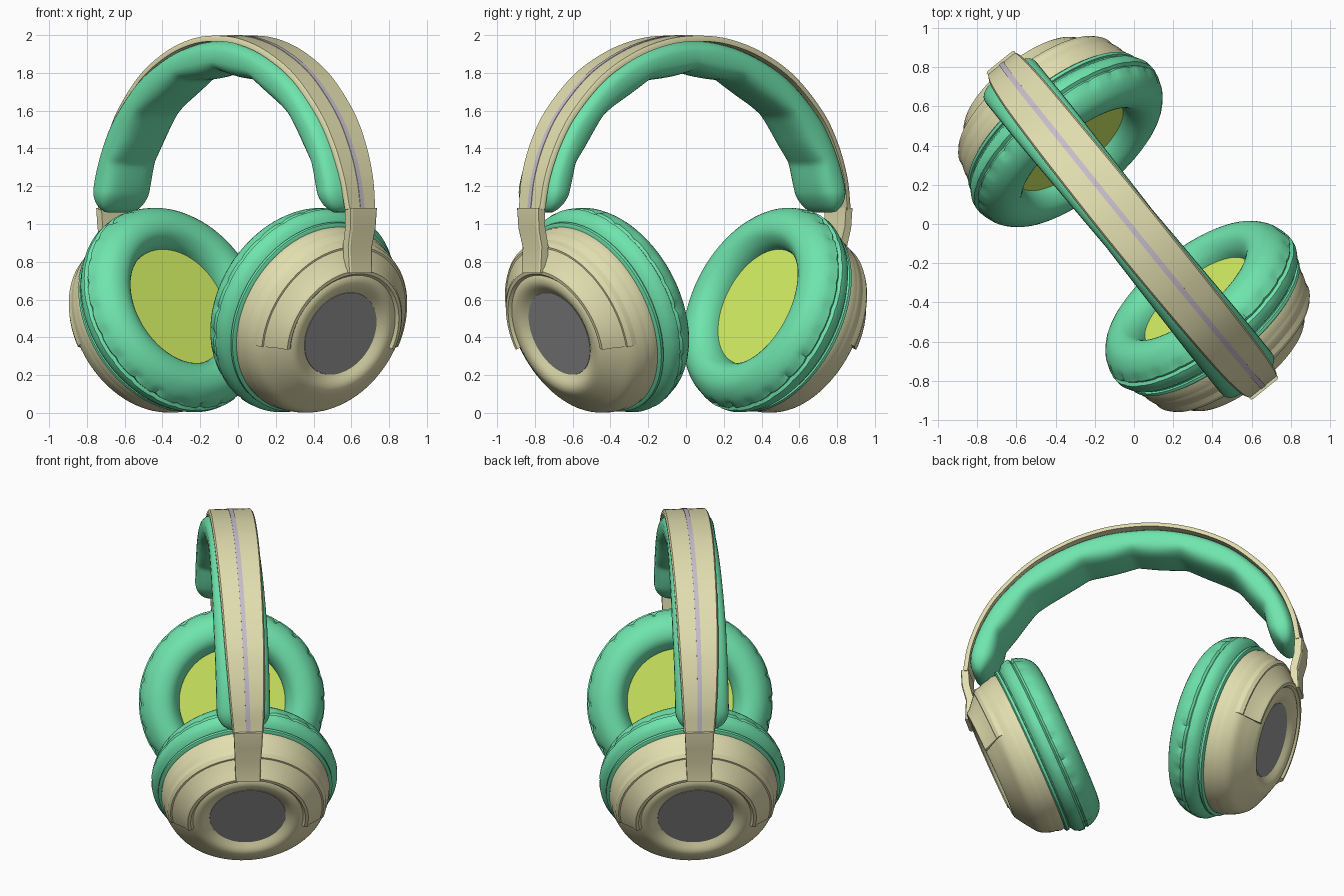
import bpy, math, random
from mathutils import Matrix, Vector

if "Cube" in bpy.data.objects:
    bpy.data.objects.remove(bpy.data.objects["Cube"])

random.seed(4)
TURN = Matrix.Rotation(math.radians(-51), 4, 'Z')   # headset is turned on the grid
TILT = math.radians(22)                             # cups lean outwards at the top


def material(name, rgb):
    m = bpy.data.materials.new(name)
    m.diffuse_color = (*rgb, 1)
    m.use_nodes = True
    m.node_tree.nodes["Principled BSDF"].inputs["Base Color"].default_value = m.diffuse_color
    return m


BEIGE = material("beige_plastic", (0.76, 0.73, 0.43))
GREEN = material("green_cushion", (0.16, 0.78, 0.42))
LIME = material("lime_cloth", (0.67, 0.88, 0.13))
DARK = material("dark_cap", (0.32, 0.32, 0.32))
LILAC = material("lilac_stripe", (0.57, 0.52, 0.60))


def build(name, rings, mat, xf, wrap=False, closed=True, caps=False, angle=35):
    """Skin a list of equally long point rings into one smooth object."""
    n, m = len(rings), len(rings[0])
    verts = [xf @ Vector(p) for r in rings for p in r]
    faces = []
    for i in range(n if wrap else n - 1):
        a, b = i * m, ((i + 1) % n) * m
        for j in range(m if closed else m - 1):
            k = (j + 1) % m
            faces.append((a + j, a + k, b + k, b + j))
    if caps:
        faces += [tuple(range(m))[::-1], tuple(range((n - 1) * m, n * m))]
    me = bpy.data.meshes.new(name)
    me.from_pydata(verts, [], faces)
    me.materials.append(mat)
    ob = bpy.data.objects.new(name, me)
    bpy.context.collection.objects.link(ob)
    bpy.ops.object.select_all(action='DESELECT')
    ob.select_set(True)
    bpy.context.view_layer.objects.active = ob
    bpy.ops.object.mode_set(mode='EDIT')
    bpy.ops.mesh.select_all(action='SELECT')
    bpy.ops.mesh.remove_doubles(threshold=0.0001)
    bpy.ops.mesh.normals_make_consistent(inside=False)
    bpy.ops.object.mode_set(mode='OBJECT')
    bpy.ops.object.shade_smooth_by_angle(angle=math.radians(angle))
    return ob


def spline(pts, steps):
    """Catmull-Rom curve through 2D points."""
    p = [Vector(q) for q in pts]
    p = [2 * p[0] - p[1]] + p + [2 * p[-1] - p[-2]]
    out = []
    for i in range(1, len(p) - 2):
        a, b, c, d = p[i - 1:i + 3]
        for k in range(steps):
            t = k / steps
            out.append(0.5 * (2 * b + (c - a) * t + (2 * a - 5 * b + 4 * c - d) * t * t
                              + (3 * b - a - 3 * c + d) * t ** 3))
    return out + [p[-2]]


def lathe(name, profile, mat, xf, segs=96, angle=35):
    rings = []
    for i in range(segs):
        a = 2 * math.pi * i / segs
        rings.append([(r * math.cos(a), r * math.sin(a), t) for r, t in profile])
    return build(name, rings, mat, xf, wrap=True, closed=False, angle=angle)


def sweep(name, path, section, mat, xf, angle=35):
    """Sweep section(u) = [(side, outward)] along a path in the x-z plane."""
    rings, n = [], len(path)
    for i, p in enumerate(path):
        d = (path[min(i + 1, n - 1)] - path[max(i - 1, 0)]).normalized()
        nx, nz = -d.y, d.x
        rings.append([(p.x + nx * o, s, p.y + nz * o) for s, o in section(2 * i / (n - 1) - 1)])
    return build(name, rings, mat, xf, caps=True, angle=angle)


# Headband arch, from one end over the top to the other
half = [(1.06, 1.08), (1.03, 1.25), (.96, 1.43), (.85, 1.6), (.65, 1.79), (.42, 1.915), (.2, 1.98)]
arch = spline([(-x, z) for x, z in half] + [(0, 1.997)] + half[::-1], 9)


def band_section(u):
    w = .138 - .042 * u * u
    m = -.022 + .012 * u * u            # the band bows slightly to one side
    return [(m - w, -.03), (m - w, -.013), (m - w + .009, 0), (m + w - .009, 0), (m + w, -.013), (m + w, -.03)]


def stripe_section(u):
    m = -.022 + .012 * u * u
    return [(m - .014, -.01), (m - .014, .003), (m + .014, .003), (m + .014, -.01)]


def pad_section(u):
    end = max(0.02, min(1, (1 - abs(u)) / .10))
    k = math.sqrt(1 - (1 - end) ** 2)
    w = (.152 + .014 * min(1, 2 * abs(u))) * (.45 + .55 * k)
    h = (.088 - .014 * u * u) * (.25 + .75 * k)
    lump = .02 * abs(math.sin(u * math.pi * 4)) * k
    out = []
    for i in range(32):
        a = 2 * math.pi * i / 32
        c, s = math.cos(a), math.sin(a)
        y = w * math.copysign(abs(c) ** .7, c)
        z = h * math.copysign(abs(s) ** .7, s)
        if s < 0:                       # pillowed inner side
            z -= (lump - .008) * min(1, -s * 1.3)
        out.append((y - .033, z - .024 - .088 + .014 * u * u))
    return out


sweep("headband", arch, band_section, BEIGE, TURN)
sweep("headband_stripe", arch, stripe_section, LILAC, TURN)
sweep("headband_cushion", arch, pad_section, GREEN, TURN, angle=50)

# Cup profiles as (radius, distance outward along the cup axis)
cushion = spline([(.325, .02), (.328, -.05), (.345, -.10), (.385, -.142), (.44, -.153),
                  (.50, -.134), (.548, -.083), (.570, -.025)], 3)
cushion += [Vector(q) for q in [(.560, -.012), (.575, .0), (.572, .03), (.556, .06), (.528, .078),
                                (.528, .084), (.538, .088), (.538, .104), (.525, .112), (.48, .112)]]
shell = [(.48, .09), (.518, .108), (.521, .14)] + spline(
    [(.512, .165), (.505, .20), (.475, .262), (.42, .305), (.36, .345), (.32, .365), (.28, .362), (.232, .332)], 4)
panel = [(.497, .20), (.490, .258), (.474, .279), (.464, .280), (.456, .289), (.392, .345), (.385, .358),
         (.373, .369), (.355, .37), (.335, .35)]

for side, flip in (("right", 0), ("left", math.pi)):
    base = TURN @ Matrix.Rotation(flip, 4, 'Z')
    c, s = math.cos(TILT), math.sin(TILT)
    cup = base @ Matrix(((s, 0, c, .552), (0, -1, 0, 0), (c, 0, -s, .545), (0, 0, 0, 1)))

    # Ear cushion, with small puckers pressed in along its seam
    rings = []
    for i in range(120):
        a = 2 * math.pi * i / 120
        pinch = random.uniform(.008, .018) if i % 5 == 0 else 0
        ring = []
        for r, t in cushion:
            r -= pinch * max(0, 1 - abs(t + .035) / .05) if r > .5 else 0
            ring.append((r * math.cos(a), r * math.sin(a), t))
        rings.append(ring)
    build(side + "_ear_cushion", rings, GREEN, cup, wrap=True, closed=False)

    lathe(side + "_speaker_cloth", [(.36, -.03), (.34, -.045), (0, -.045)], LIME, cup)
    lathe(side + "_cup_shell", shell, BEIGE, cup)
    lathe(side + "_cup_cap", [(.24, .325), (.234, .336), (0, .336)], DARK, cup)

    # Raised horseshoe panel around the upper part of the cup
    rings = []
    for i in range(49):
        a = math.radians(-102 + 204 * i / 48)
        rings.append([(r * math.cos(a), r * math.sin(a), t) for r, t in panel])
    build(side + "_cup_panel", rings, BEIGE, cup, caps=True, angle=25)

    # Arm joining the headband end to the cup
    arm = [Vector(q) for q in [(1.055, 1.085), (1.05, .98), (1.025, .88), (1.03, .74)]]
    shift = -.01 if flip == 0 else .01
    sweep(side + "_arm", arm, lambda u: [(shift + y * (1 - .09 * u), o) for y, o in (
        (-.083, -.03), (-.083, .014), (-.073, .02), (.073, .02), (.083, .014), (.083, -.03))],
          BEIGE, base, angle=20)
